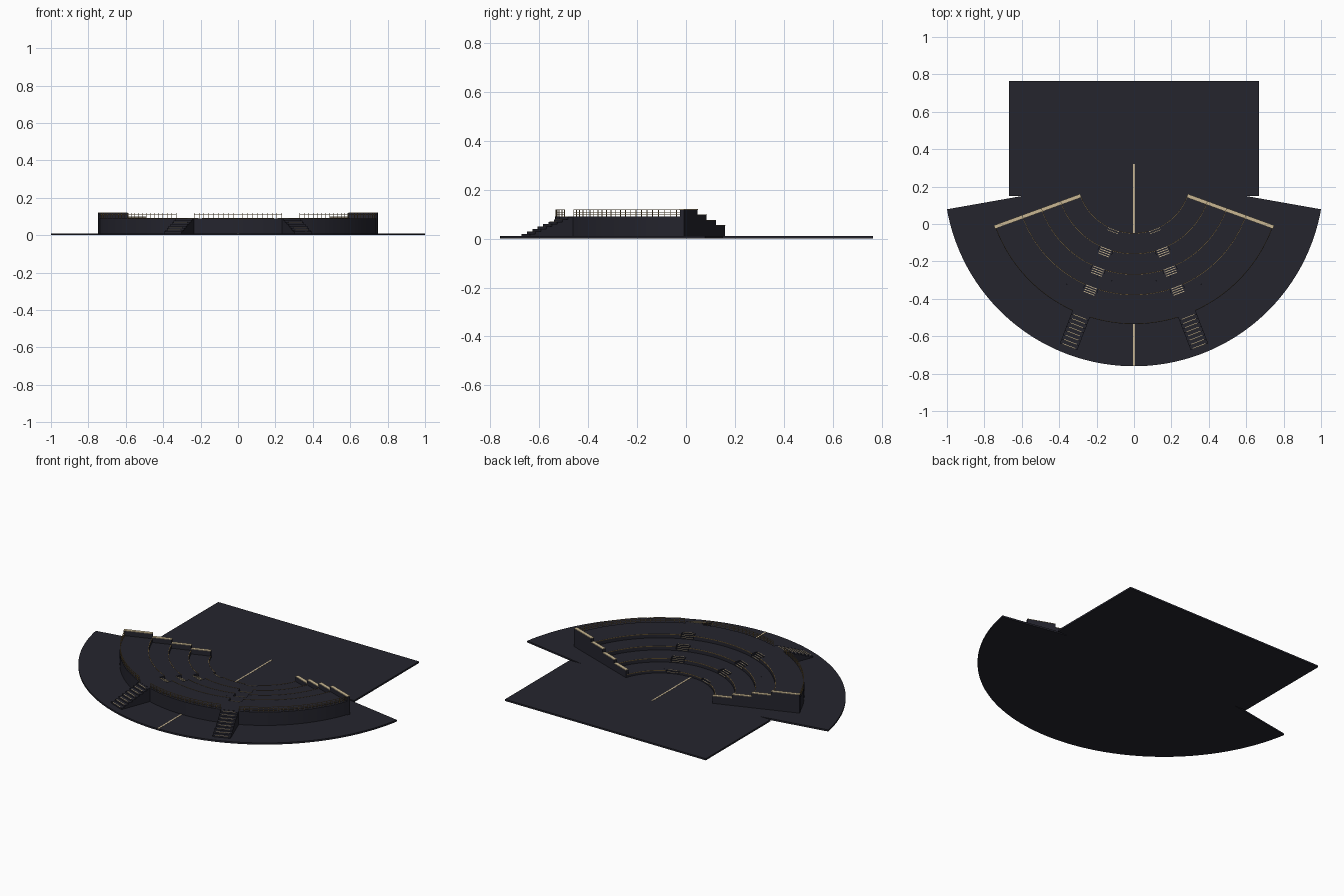
import bpy, bmesh, math
from mathutils import Matrix, Vector

if "Cube" in bpy.data.objects:
    bpy.data.objects.remove(bpy.data.objects["Cube"])

CY = 0.255                      # centre of all the arcs
G = 0.01                        # ground thickness
RADII = [0.303, 0.413, 0.523, 0.632, 0.79]
TOPS = [0.025, 0.046, 0.068, 0.09]
STAIR = math.radians(21)        # stair direction, measured from -y
SPAN = math.radians(70)         # half angle of the tiers


def material(name, col):
    m = bpy.data.materials.new(name)
    m.diffuse_color = (*col, 1)
    m.use_nodes = True
    m.node_tree.nodes["Principled BSDF"].inputs["Base Color"].default_value = m.diffuse_color
    return m


DARK = material("dark slate", (0.018, 0.018, 0.027))
CREAM = material("cream edging", (0.58, 0.47, 0.29))
GOLD = material("bronze trim", (0.27, 0.18, 0.07))


def finish(bm, name, mat):
    bmesh.ops.recalc_face_normals(bm, faces=bm.faces)
    me = bpy.data.meshes.new(name)
    bm.to_mesh(me)
    bm.free()
    me.materials.append(mat)
    ob = bpy.data.objects.new(name, me)
    bpy.context.collection.objects.link(ob)
    return ob


def polar(r, a, z=0):
    return Vector((r * math.sin(a), CY - r * math.cos(a), z))


def sector(bm, r0, r1, a0, a1, z0, z1):
    # curved block between two radii and two angles
    n = max(1, round(abs(a1 - a0) / math.radians(2)))
    rings = []
    for i in range(n + 1):
        a = a0 + (a1 - a0) * i / n
        rings.append([bm.verts.new(polar(r, a, z))
                      for r, z in ((r0, z0), (r1, z0), (r1, z1), (r0, z1))])
    for p, q in zip(rings, rings[1:]):
        for k in range(4):
            j = (k + 1) % 4
            bm.faces.new((p[k], p[j], q[j], q[k]))
    bm.faces.new(rings[0])
    bm.faces.new(rings[-1])


def block(bm, r0, r1, a, width, z0, z1, side=0):
    # straight box lying along the radius at angle a
    d, t = polar(1, a) - polar(0, a), Vector((math.cos(a), math.sin(a), 0))
    c = polar((r0 + r1) / 2, a, (z0 + z1) / 2) + t * side
    m = Matrix((d, t, Vector((0, 0, 1)))).transposed().to_4x4()
    m.translation = c
    bmesh.ops.create_cube(bm, size=1, matrix=m @ Matrix.Diagonal((r1 - r0, width, z1 - z0, 1)))


# Ground: fan plus rectangular stage in one outline
bm = bmesh.new()
edge = math.radians(80)
pts = [polar(1.0154, -edge + 2 * edge * i / 80).xy for i in range(81)]
pts += [(0.596, 0.15), (0.667, 0.15), (0.667, 0.765), (-0.667, 0.765), (-0.667, 0.15), (-0.596, 0.15)]
f = bm.faces.new([bm.verts.new((x, y, 0)) for x, y in pts])
ext = bmesh.ops.extrude_face_region(bm, geom=[f])
bmesh.ops.translate(bm, vec=(0, 0, G), verts=[v for v in ext["geom"] if isinstance(v, bmesh.types.BMVert)])
finish(bm, "ground", DARK)

# Centre line strips
bm = bmesh.new()
block(bm, -0.065, 0.303, 0, 0.009, G, G + 0.001)
block(bm, 0.79, 1.015, 0, 0.009, G, G + 0.001)
finish(bm, "centre_lines", CREAM)

# Seating tiers with steps cut into them, edge trim and step nosings
tiers, trim, nosing = bmesh.new(), bmesh.new(), bmesh.new()
for k, top in enumerate(TOPS):
    r0, r1 = RADII[k], RADII[k + 1]
    low = TOPS[k - 1] if k else G
    steps = 2 if k == 0 else 4
    depth = 0.012 * steps
    h = 0.036 / r0
    sector(tiers, r0 + depth, r1, -SPAN, SPAN, G, top)
    for a0, a1 in ((-SPAN, -STAIR - h), (-STAIR + h, STAIR - h), (STAIR + h, SPAN)):
        sector(tiers, r0, r0 + depth, a0, a1, G, top)
        sector(trim, r0 - 0.0005, r0 + 0.003, a0, a1, top - 0.002, top + 0.001)
    for s in (-STAIR, STAIR):
        for i in range(steps):
            ra = r0 + 0.012 * i
            z = low + (top - low) * (i + 1) / steps
            sector(tiers, ra, ra + 0.012, s - h, s + h, G, z)
            block(nosing, ra, ra + 0.004, s, 0.062, z - 0.001, z + 0.001)
finish(tiers, "seating_tiers", DARK)
finish(trim, "tier_edge_trim", GOLD)

# Outer stairs down the back
stairs = bmesh.new()
N = 8
run = 0.19 / N
for s in (-STAIR, STAIR):
    for i in range(N):
        z = 0.09 - 0.08 * i / N
        ra = 0.785 + run * i
        block(stairs, ra, ra + run, s, 0.1, G, z - 0.001)
        block(nosing, ra + run - 0.005, ra + run, s, 0.073, z - 0.002, z)
finish(stairs, "outer_stairs", DARK)
finish(nosing, "step_nosings", CREAM)

# Stepped end walls with cream copings
wall, cap = bmesh.new(), bmesh.new()
for s in (-1, 1):
    for k, top in enumerate(TOPS):
        a, b = RADII[k], RADII[k + 1] + (0.004 if k == 3 else 0)
        block(wall, a, b, s * SPAN, 0.018, G, top + 0.028)
        block(cap, a, b, s * SPAN, 0.02, top + 0.028, top + 0.031)
finish(wall, "end_walls", DARK)
finish(cap, "end_wall_copings", CREAM)

# Railing on the rim, open at the stairs
rail = bmesh.new()
R = 0.787
gap = 0.052 / R
for a0, a1 in ((-SPAN, -STAIR - gap), (-STAIR + gap, STAIR - gap), (STAIR + gap, SPAN)):
    for z in (0.099, 0.108, 0.118):
        sector(rail, R - 0.001, R + 0.001, a0, a1, z, z + 0.002)
    n = round((a1 - a0) * R / 0.027)
    for i in range(n + 1):
        block(rail, R - 0.0012, R + 0.0012, a0 + (a1 - a0) * i / n, 0.0024, 0.09, 0.12)
finish(rail, "rim_railing", GOLD)
